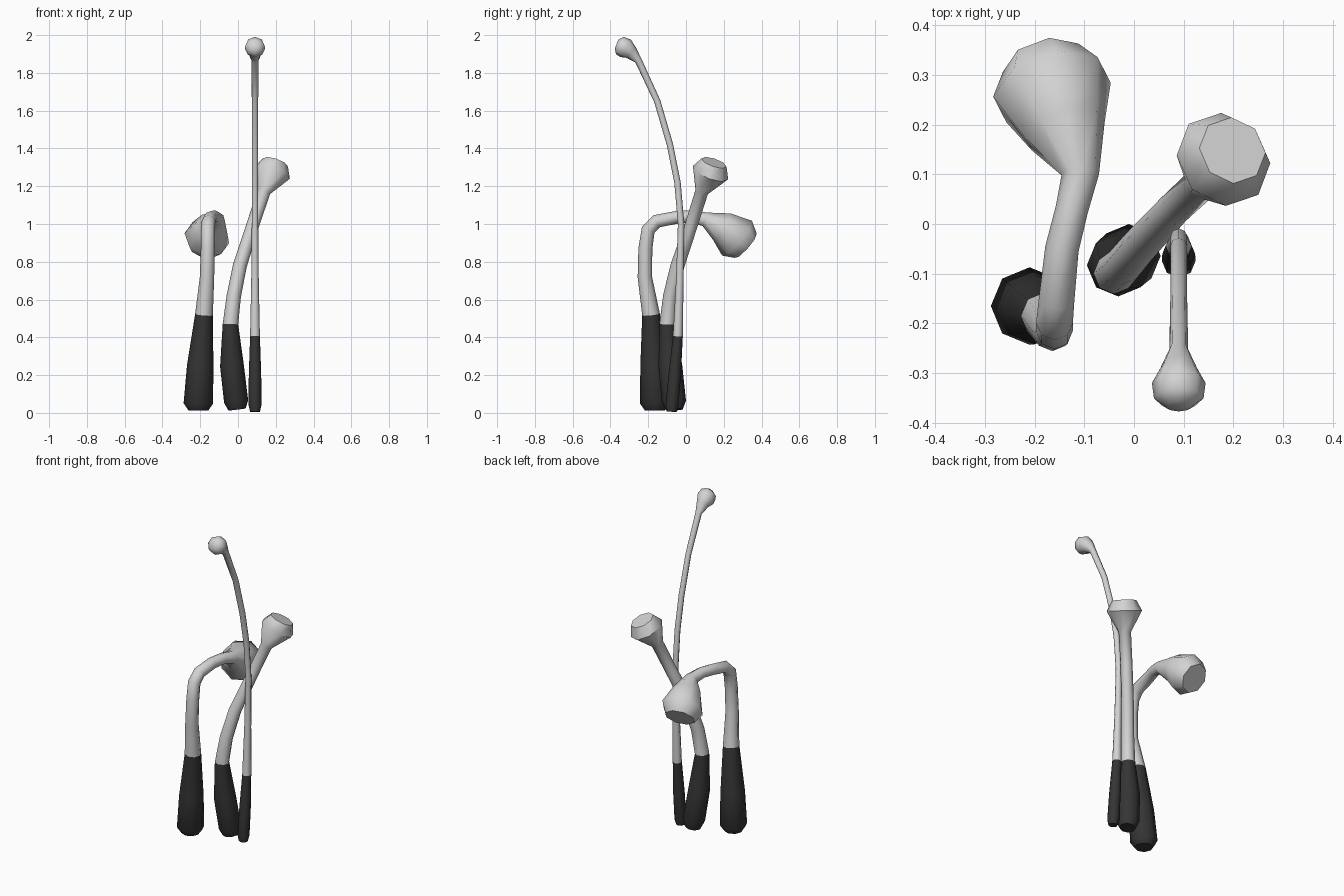
import bpy, bmesh, math
from mathutils import Vector

cube = bpy.data.objects.get("Cube")
if cube:
    bpy.data.objects.remove(cube, do_unlink=True)

SIDES = 8


def make_material(name, value):
    mat = bpy.data.materials.new(name)
    mat.use_nodes = True
    colour = (value, value, value, 1)
    mat.diffuse_color = colour
    bsdf = next(n for n in mat.node_tree.nodes if n.type == 'BSDF_PRINCIPLED')
    bsdf.inputs["Base Color"].default_value = colour
    return mat


pale = make_material("pale grey", 0.65)
dark = make_material("charcoal", 0.035)


def make_stalk(name, path, dark_rings):
    """Sweep a ring along (x, y, z, radius) points; the first rings are dark."""
    centres = [Vector(p[:3]) for p in path]
    bm = bmesh.new()
    rings = []
    side = Vector((1, 0, 0))
    for i, centre in enumerate(centres):
        ahead = centres[min(i + 1, len(centres) - 1)] - centre
        behind = centre - centres[max(i - 1, 0)]
        tangent = (ahead.normalized() + behind.normalized()).normalized()
        # carry the side direction along the path so the tube does not twist
        side = (side - tangent * side.dot(tangent)).normalized()
        other = tangent.cross(side)
        ring = []
        for k in range(SIDES):
            angle = math.tau * k / SIDES
            offset = side * math.cos(angle) + other * math.sin(angle)
            ring.append(bm.verts.new(centre + offset * path[i][3]))
        rings.append(ring)
    for i, (low, high) in enumerate(zip(rings, rings[1:])):
        for k in range(SIDES):
            n = (k + 1) % SIDES
            face = bm.faces.new((low[k], low[n], high[n], high[k]))
            face.material_index = 1 if i < dark_rings - 1 else 0
    bm.faces.new(rings[0][::-1]).material_index = 1
    bm.faces.new(rings[-1])
    bmesh.ops.recalc_face_normals(bm, faces=bm.faces)
    mesh = bpy.data.meshes.new(name)
    bm.to_mesh(mesh)
    bm.free()
    mesh.materials.append(pale)
    mesh.materials.append(dark)
    obj = bpy.data.objects.new(name, mesh)
    bpy.context.collection.objects.link(obj)
    bpy.ops.object.select_all(action='DESELECT')
    obj.select_set(True)
    bpy.context.view_layer.objects.active = obj
    bpy.ops.object.shade_smooth_by_angle(angle=math.radians(50))
    return obj


# Drooping stalk that bends over backwards
make_stalk("drooping_stalk", [
    (-.21, -.165, .012, .052),
    (-.21, -.165, .05, .078),
    (-.2, -.172, .25, .07),
    (-.18, -.185, .52, .047),
    (-.164, -.218, .72, .038),
    (-.16, -.215, .87, .037),
    (-.16, -.2, .97, .037),
    (-.156, -.155, 1.015, .036),
    (-.145, -.05, 1.035, .034),
    (-.125, .03, 1.04, .033),
    (-.108, .1, 1.025, .038),
    (-.14, .19, .985, .085),
    (-.165, .27, .925, .122),
    (-.178, .315, .885, .088),
], 4)

# Leaning stalk with a round head
make_stalk("leaning_stalk", [
    (-.005, -.063, .018, .046),
    (-.01, -.064, .06, .064),
    (-.032, -.083, .25, .063),
    (-.04, -.1, .47, .041),
    (-.022, -.083, .62, .038),
    (.01, -.045, .78, .037),
    (.08, .03, 1.0, .034),
    (.137, .083, 1.17, .035),
    (.18, .13, 1.272, .1),
    (.198, .148, 1.325, .07),
], 4)

# Tall thin stalk that curves towards the front
make_stalk("tall_stalk", [
    (.09, -.076, .006, .026),
    (.09, -.074, .04, .034),
    (.09, -.06, .2, .033),
    (.09, -.043, .405, .026),
    (.09, -.033, .7, .02),
    (.09, -.026, 1.0, .017),
    (.09, -.045, 1.22, .017),
    (.09, -.085, 1.42, .017),
    (.09, -.152, 1.65, .017),
    (.09, -.252, 1.865, .019),
    (.09, -.29, 1.907, .037),
    (.09, -.32, 1.93, .054),
    (.09, -.35, 1.945, .05),
    (.09, -.368, 1.952, .025),
], 4)
